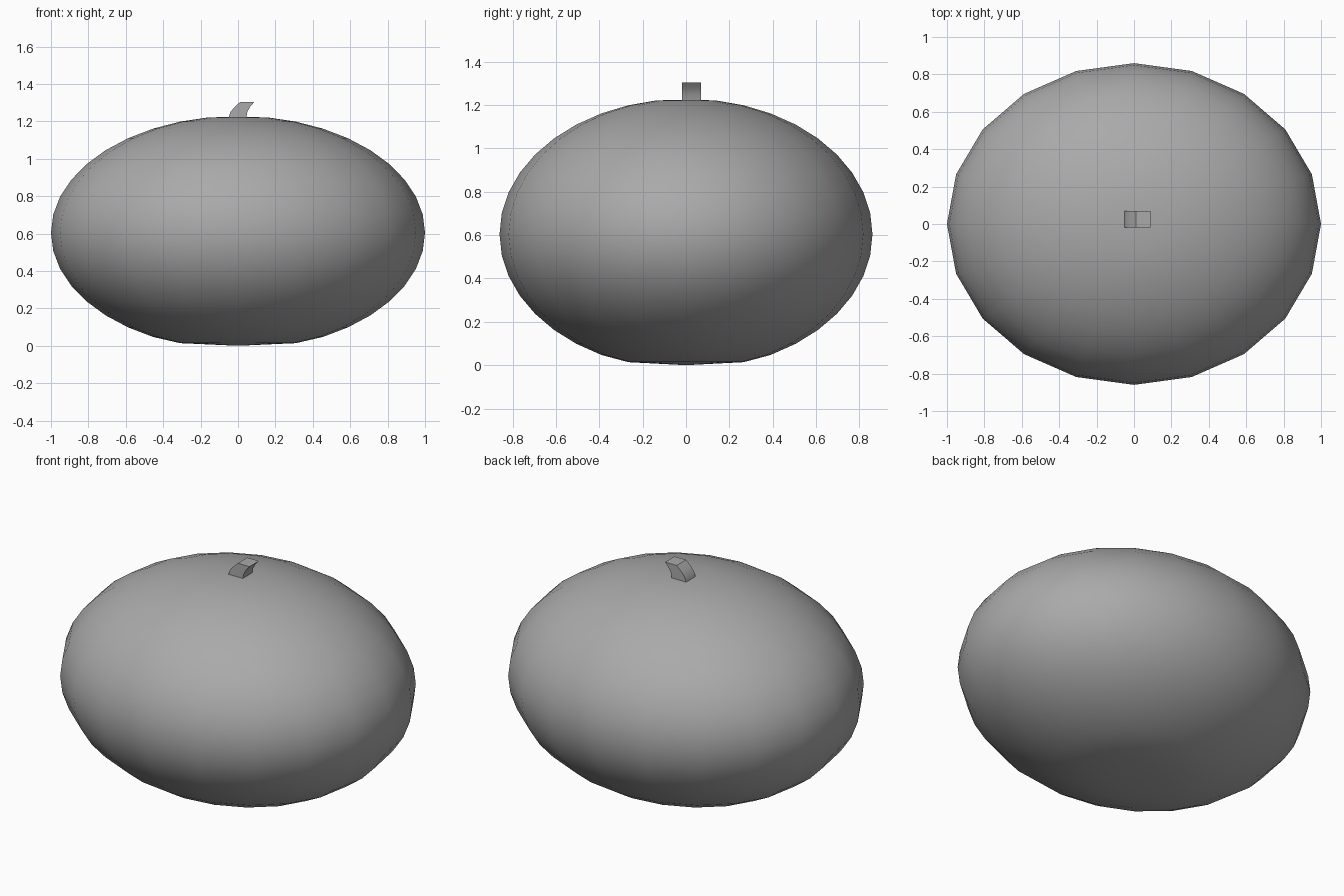
import bpy, bmesh, math
from mathutils import Matrix

cube = bpy.data.objects.get("Cube")
if cube:
    bpy.data.objects.remove(cube, do_unlink=True)

grey = bpy.data.materials.new("mid grey")
grey.use_nodes = True
grey.diffuse_color = (0.4, 0.4, 0.4, 1)
grey.node_tree.nodes["Principled BSDF"].inputs["Base Color"].default_value = (0.4, 0.4, 0.4, 1)


def make_object(name, bm, angle):
    """Turn a bmesh into a smooth shaded grey object."""
    bmesh.ops.recalc_face_normals(bm, faces=bm.faces)
    mesh = bpy.data.meshes.new(name)
    bm.to_mesh(mesh)
    bm.free()
    mesh.materials.append(grey)
    obj = bpy.data.objects.new(name, mesh)
    bpy.context.collection.objects.link(obj)
    bpy.ops.object.select_all(action="DESELECT")
    obj.select_set(True)
    bpy.context.view_layer.objects.active = obj
    bpy.ops.object.shade_smooth_by_angle(angle=math.radians(angle))
    return obj


# Body: squashed sphere with a nearly flat crown and underside
HALF = (1.0, 0.86, 0.625)
CENTRE_Z = 0.604
bm = bmesh.new()
bmesh.ops.create_uvsphere(bm, u_segments=20, v_segments=20, radius=1)
bmesh.ops.transform(bm, matrix=Matrix.Translation((0, 0, CENTRE_Z)) @ Matrix.Diagonal((*HALF, 1)),
                    verts=bm.verts)
for v in bm.verts:
    spread = math.hypot(v.co.x / HALF[0], v.co.y / HALF[1])
    if v.co.z > CENTRE_Z:
        v.co.z = min(v.co.z, 1.223)
    elif spread < 0.33:
        v.co.z = 0.045 * spread
make_object("body", bm, 60)

# Stem: curved side profile, given as (left x, right x, z), extruded in depth
levels = [(-0.06, 0.03, 1.17), (-0.05, 0.044, 1.222), (-0.04, 0.05, 1.25),
          (-0.018, 0.064, 1.277), (0.012, 0.088, 1.304)]
outline = [(left, z) for left, right, z in levels]
outline += [(right, z) for left, right, z in reversed(levels)]
bm = bmesh.new()
side = bm.faces.new([bm.verts.new((x, -0.018, z)) for x, z in outline])
result = bmesh.ops.extrude_face_region(bm, geom=[side])
back = [g for g in result["geom"] if isinstance(g, bmesh.types.BMVert)]
bmesh.ops.translate(bm, verts=back, vec=(0, 0.088, 0))
make_object("stem", bm, 35)
